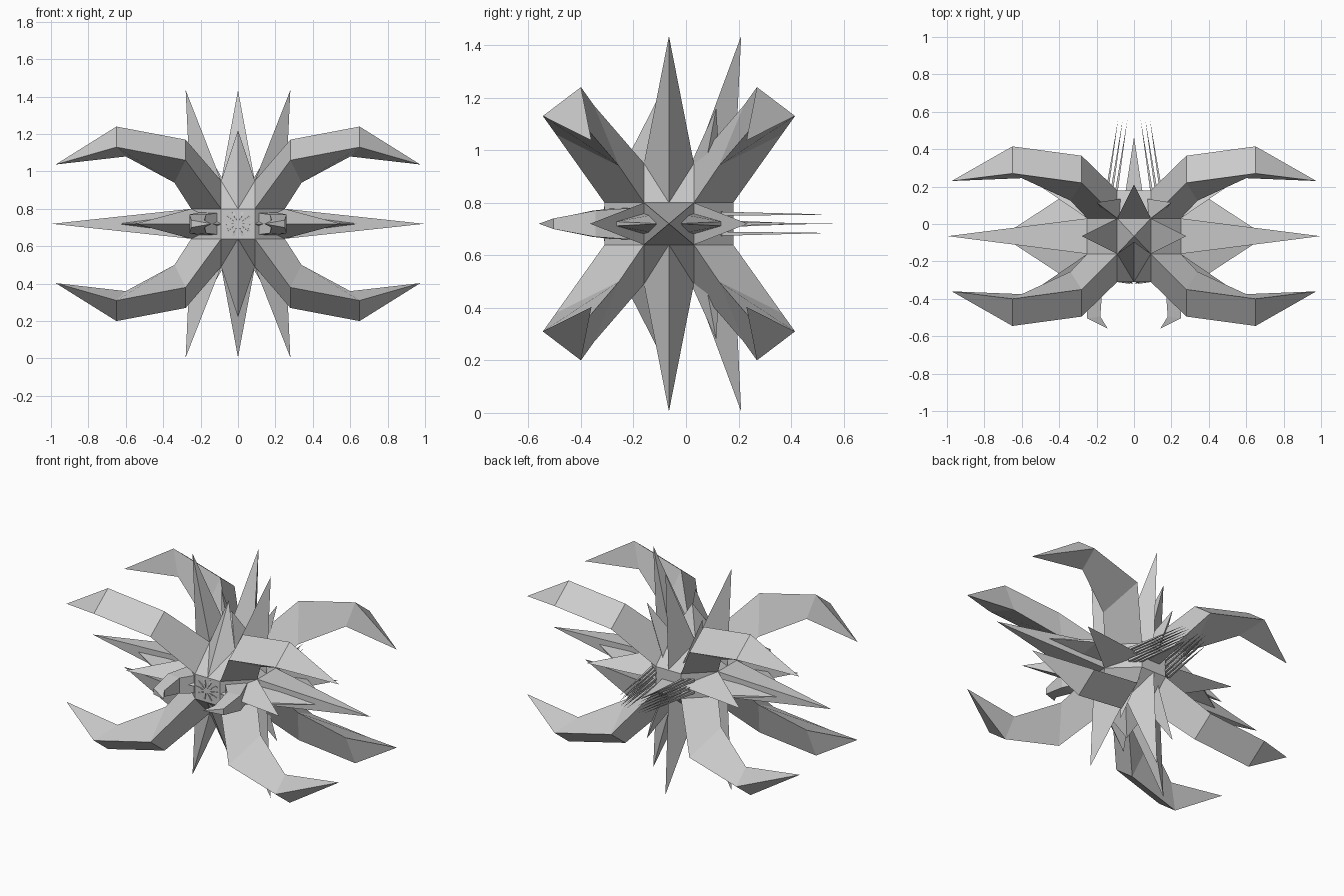
import bpy, bmesh, math
from mathutils import Vector
from itertools import product

cube = bpy.data.objects.get("Cube")
if cube:
    bpy.data.objects.remove(cube, do_unlink=True)

grey = bpy.data.materials.new("plain grey")
grey.use_nodes = True
shade = (0.6, 0.6, 0.6, 1)
grey.diffuse_color = shade
grey.node_tree.nodes["Principled BSDF"].inputs["Base Color"].default_value = shade

CENTRE = Vector((0, -0.065, 0.72))
# Core facet extents: full radius and facet half-width along each axis
RX, RY, RZ = 0.25, 0.245, 0.23
FX, FY, FZ = 0.09, 0.095, 0.08


def finish(name, bm):
    bmesh.ops.recalc_face_normals(bm, faces=bm.faces)
    mesh = bpy.data.meshes.new(name)
    bm.to_mesh(mesh)
    bm.free()
    mesh.materials.append(grey)
    ob = bpy.data.objects.new(name, mesh)
    ob.location = CENTRE
    bpy.context.collection.objects.link(ob)


def spike(name, rings, tip, sign=(1, 1, 1)):
    """Loft matching rings to a point, mirrored by the sign on each axis."""
    bm = bmesh.new()

    def vert(p):
        return bm.verts.new([a * s for a, s in zip(p, sign)])
    loops = [[vert(p) for p in ring] for ring in rings]
    n = len(loops[0])
    end = vert(tip)
    bm.faces.new(loops[0])
    for i in range(n):
        j = (i + 1) % n
        for a, b in zip(loops, loops[1:]):
            bm.faces.new((a[i], a[j], b[j], b[i]))
        bm.faces.new((loops[-1][i], loops[-1][j], end))
    finish(name, bm)


def needle(name, start, tip, radius):
    start, tip = Vector(start), Vector(tip)
    axis = (tip - start).normalized()
    u = axis.orthogonal().normalized()
    v = axis.cross(u)
    ring = [start + radius * (math.cos(t) * u + math.sin(t) * v)
            for t in (0, math.pi / 2, math.pi, math.pi * 1.5)]
    spike(name, [ring], tip)


# Faceted core
bm = bmesh.new()
for x, y, z in product((1, -1), repeat=3):
    for p in ((RX, FY, FZ), (FX, RY, FZ), (FX, FY, RZ)):
        bm.verts.new((p[0] * x, p[1] * y, p[2] * z))
bmesh.ops.convex_hull(bm, input=bm.verts)
finish("core", bm)

# Eight hooked triangular arms growing from the core corners
arm = [[(FX, RY, FZ), (FX, FY, RZ), (RX, FY, FZ)],
       [(0.28, 0.43, 0.34), (0.28, 0.285, 0.45), (0.34, 0.19, 0.22)],
       [(0.65, 0.48, 0.41), (0.65, 0.335, 0.52), (0.60, 0.31, 0.36)]]
for s in product((1, -1), repeat=3):
    spike("hooked_arm", arm, (0.975, 0.295, 0.317), s)

# Long side spikes
side = [(RX, -FY, -FZ), (RX, FY, -FZ), (RX, FY, FZ), (RX, -FY, FZ)]
for x in (1, -1):
    spike("side_spike", [side], (0.995, 0, 0), (x, 1, 1))

# Ridged spikes above and below, on the slanted facets
lateral = [(RX, 0, FZ), (FX, FY, RZ), (FX, -FY, RZ)]
rear = [(0, RY, FZ), (FX, FY, RZ), (-FX, FY, RZ)]
cap = [(-FX, -FY, RZ), (FX, -FY, RZ), (FX, FY, RZ), (-FX, FY, RZ)]
for z in (1, -1):
    spike("rear_tall_spike", [rear], (0, 0.275, 0.715), (1, 1, z))
    spike("front_upright_spike", [rear], (0, 0.03, 0.5), (1, -1, z))
    spike("cap_spike", [cap], (0, 0, 0.42), (1, 1, z))
    for x in (1, -1):
        spike("lateral_tall_spike", [lateral], (0.28, 0, 0.715), (x, 1, z))
        spike("small_back_spike",
              [[(0.07, 0.2, 0.12), (0.15, 0.12, 0.12), (0.07, 0.08, 0.22)]],
              (0.2, 0.18, 0.44), (x, 1, z))

# Horizontal corner spikes and the fins beside the long side spikes
corner = [(RX, FY, -FZ), (RX, FY, FZ), (FX, RY, 0)]
fin = [[(0.2, 0.05, -0.05), (0.2, 0.05, 0.05), (0.2, 0.16, 0.03), (0.2, 0.16, -0.03)],
       [(0.4, 0.03, -0.04), (0.4, 0.03, 0.04), (0.4, 0.2, 0.008), (0.4, 0.2, -0.008)]]
for x, y in product((1, -1), repeat=2):
    spike("corner_spike", [corner], (0.55, 0.3, 0), (x, y, 1))
    spike("side_fin", fin, (0.66, 0.03, 0), (x, y, 1))

# Front pincers
pincer = [[(0.09, -0.2, -0.06), (0.21, -0.14, -0.06), (0.21, -0.14, 0.06), (0.09, -0.2, 0.06)],
          [(0.17, -0.29, -0.05), (0.26, -0.28, -0.05), (0.26, -0.28, 0.05), (0.17, -0.29, 0.05)],
          [(0.18, -0.43, -0.02), (0.25, -0.44, -0.02), (0.25, -0.44, 0.02), (0.18, -0.43, 0.02)]]
for x in (1, -1):
    spike("pincer", pincer, (0.14, -0.495, 0), (x, 1, 1))

# Ring of small teeth around the mouth
for i in range(10):
    t = math.tau * i / 10
    c, s = math.cos(t), math.sin(t)
    needle("tooth", (0.08 * c, -0.24, 0.065 * s), (0.02 * c, -0.255, 0.017 * s), 0.01)

# Rear needles in two fans, with a thin centre tail
for x in (1, -1):
    for col, row in product(range(3), (-1, 0, 1)):
        needle("rear_needle",
               (x * (0.10 + 0.025 * col), 0.2, 0.038 * row),
               (x * (0.035 + 0.025 * col), 0.625, 0.035 * row), 0.011)
tail = [(-0.045, 0.24, -0.012), (0.045, 0.24, -0.012), (0.045, 0.24, 0.012), (-0.045, 0.24, 0.012)]
spike("tail_spike", [tail], (0, 0.53, 0))
